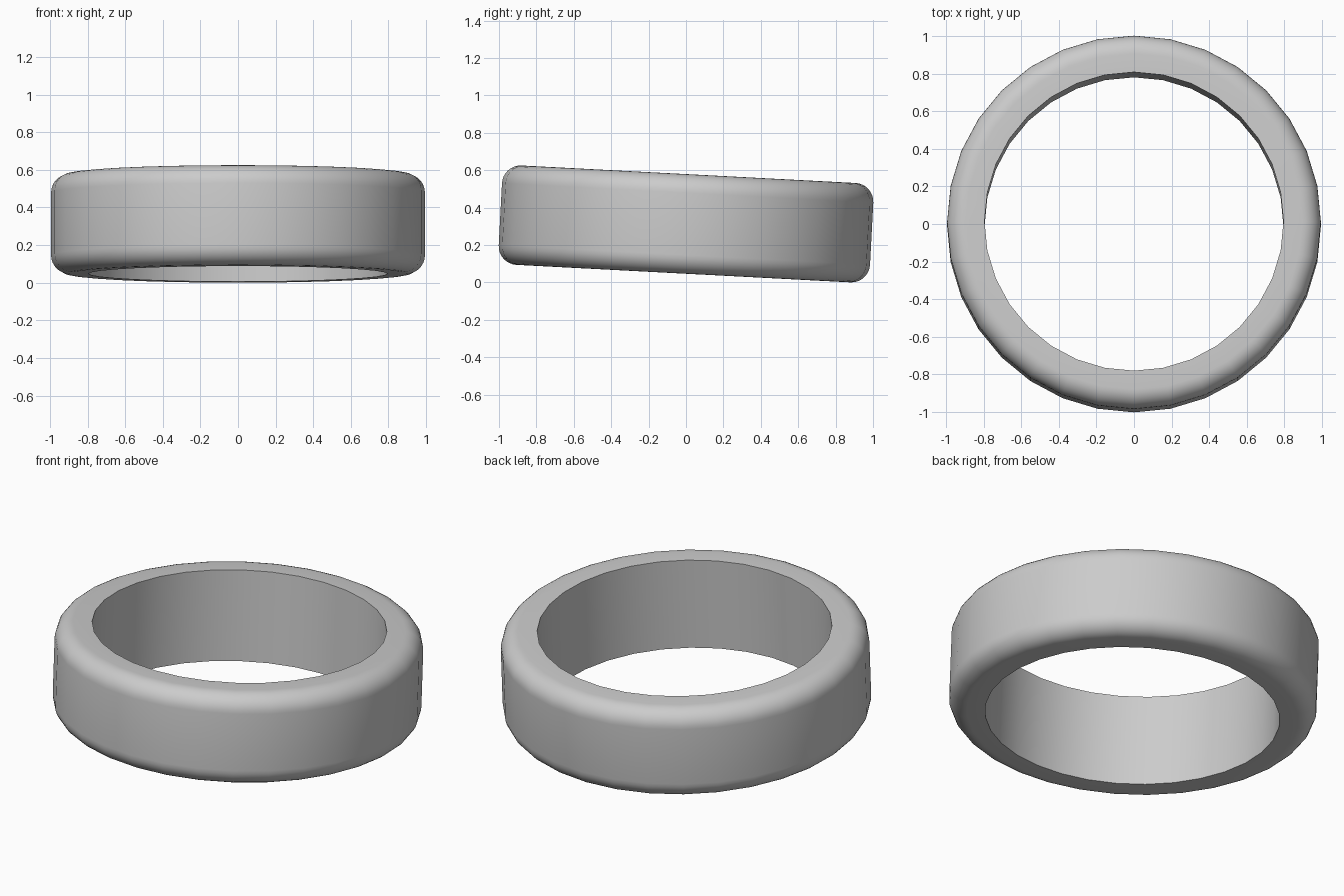
import bpy
import bmesh
import math
from mathutils import Matrix, Vector

cube = bpy.data.objects.get("Cube")
if cube:
    bpy.data.objects.remove(cube, do_unlink=True)

OUTER, INNER, HALF, FILLET = 0.994, 0.795, 0.266, 0.1
SIDES, ROUND_STEPS = 32, 8

# Plain grey material
grey = bpy.data.materials.new("grey")
grey.use_nodes = True
colour = (0.6, 0.6, 0.6, 1)
grey.diffuse_color = colour
grey.node_tree.nodes["Principled BSDF"].inputs["Base Color"].default_value = colour

# Ring cross-section: square inner corners, rounded outer corners
profile = [(INNER, HALF), (INNER, -HALF)]
for side in (-1, 1):
    for i in range(ROUND_STEPS + 1):
        t = i / ROUND_STEPS * math.pi / 2
        a = t - math.pi / 2 if side < 0 else t
        profile.append((OUTER - FILLET + FILLET * math.cos(a),
                        side * (HALF - FILLET) + FILLET * math.sin(a)))

# Lathe the section into a closed ring
bm = bmesh.new()
rings = []
for s in range(SIDES):
    a = 2 * math.pi * s / SIDES
    rings.append([bm.verts.new((r * math.cos(a), r * math.sin(a), z)) for r, z in profile])
n = len(profile)
for s in range(SIDES):
    here, there = rings[s], rings[(s + 1) % SIDES]
    for i in range(n):
        j = (i + 1) % n
        bm.faces.new((here[i], there[i], there[j], here[j]))
bmesh.ops.recalc_face_normals(bm, faces=bm.faces)

# Slight backward tilt, then rest on the ground
bm.transform(Matrix.Rotation(math.radians(-3), 4, "X"))
low = min(v.co.z for v in bm.verts)
bmesh.ops.translate(bm, verts=bm.verts, vec=Vector((0, 0, -low)))

mesh = bpy.data.meshes.new("ring_band")
bm.to_mesh(mesh)
bm.free()
mesh.materials.append(grey)
ring = bpy.data.objects.new("ring_band", mesh)
bpy.context.collection.objects.link(ring)

# Smooth shading with crisp inner rims
bpy.context.view_layer.objects.active = ring
ring.select_set(True)
bpy.ops.object.shade_smooth_by_angle(angle=math.radians(30))
